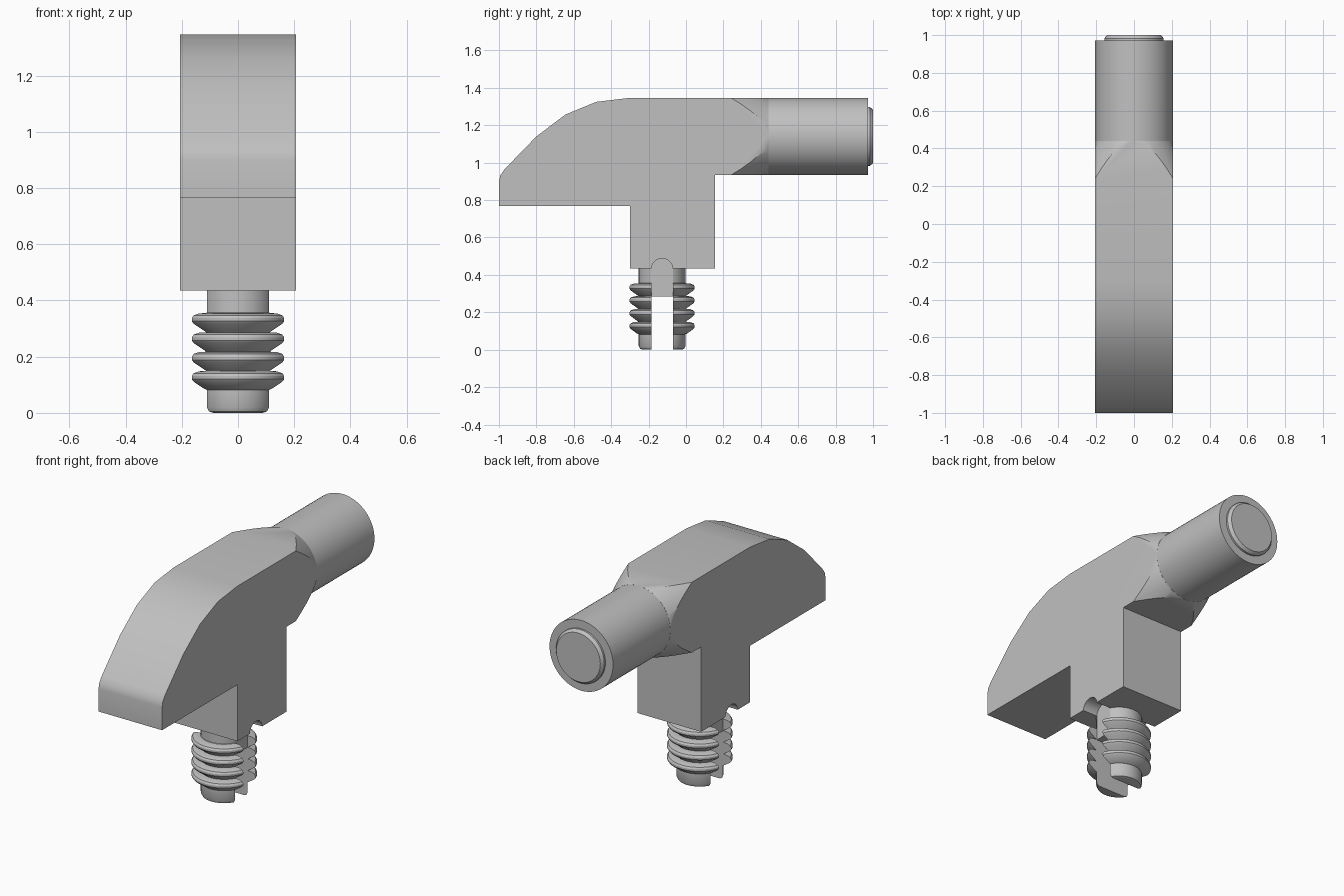
import bpy, bmesh, math
from mathutils import Matrix

if "Cube" in bpy.data.objects:
    bpy.data.objects.remove(bpy.data.objects["Cube"])

grey = bpy.data.materials.new("light_grey")
grey.diffuse_color = (0.53, 0.53, 0.53, 1)
grey.use_nodes = True
grey.node_tree.nodes["Principled BSDF"].inputs["Base Color"].default_value = grey.diffuse_color


def finish(bm, name):
    bmesh.ops.recalc_face_normals(bm, faces=bm.faces)
    me = bpy.data.meshes.new(name)
    bm.to_mesh(me)
    bm.free()
    me.materials.append(grey)
    ob = bpy.data.objects.new(name, me)
    bpy.context.collection.objects.link(ob)
    return ob


def prism(name, profile, half):
    """Extrude a (y, z) outline along x."""
    bm = bmesh.new()
    face = bm.faces.new([bm.verts.new((-half, y, z)) for y, z in profile])
    ext = bmesh.ops.extrude_face_region(bm, geom=[face])
    verts = [v for v in ext["geom"] if isinstance(v, bmesh.types.BMVert)]
    bmesh.ops.translate(bm, verts=verts, vec=(2 * half, 0, 0))
    return finish(bm, name)


def lathe(name, profile, matrix, closed=False, n=64):
    """Spin (radius, height) points round z, then place with a matrix."""
    bm = bmesh.new()
    rings = [[bm.verts.new((r * math.cos(2 * math.pi * i / n),
                            r * math.sin(2 * math.pi * i / n), h)) for i in range(n)]
             for r, h in profile]
    pairs = list(zip(rings, rings[1:]))
    if closed:
        pairs.append((rings[-1], rings[0]))
    else:
        bm.faces.new(rings[0])
        bm.faces.new(rings[-1])
    for a, b in pairs:
        for i in range(n):
            j = (i + 1) % n
            bm.faces.new((a[i], a[j], b[j], b[i]))
    bm.transform(matrix)
    return finish(bm, name)


def cut(ob, cutter):
    mod = ob.modifiers.new("cut", "BOOLEAN")
    mod.operation = "DIFFERENCE"
    mod.solver = "EXACT"
    mod.object = cutter
    bpy.context.view_layer.objects.active = ob
    bpy.ops.object.modifier_apply(modifier=mod.name)


def arch(bottom):
    """Round-topped slot outline."""
    c, w, z = STUD_Y, 0.0575, 0.43
    return [(c - w, bottom), (c + w, bottom)] + [
        (c + w * math.cos(math.pi * i / 16), z + w * math.sin(math.pi * i / 16))
        for i in range(17)]


STUD_Y = -0.128
R = 0.2065
AXIS_Z = 1.14
along_y = Matrix.Translation((0, 0, AXIS_Z)) @ Matrix.Rotation(-math.pi / 2, 4, "X")

# Main body: curved nose, leg and square neck
body = prism("body", [
    (-1, 0.767), (-1, 0.90), (-0.993, 0.932), (-0.97, 0.965), (-0.80, 1.14), (-0.645, 1.257),
    (-0.48, 1.325), (-0.30, 1.3465), (0.44, 1.3465), (0.44, 0.9335),
    (0.155, 0.9335), (0.155, 0.435), (-0.30, 0.435), (-0.30, 0.767)], R)

# Conical turning where the square neck meets the round bar
cone_cutter = lathe("cone_cutter", [(0.3095, 0.20), (0.1985, 0.46), (0.5, 0.46), (0.5, 0.20)],
                    along_y, closed=True)
cut(body, cone_cutter)

# Round bar with a raised end boss
bar = lathe("bar", [(R, 0.437), (R, 0.972), (0.157, 0.972), (0.157, 0.983), (0.143, 1.0)], along_y)

# Ribbed stud
stud_profile = [(0.105, 0), (0.118, 0.005), (0.125, 0.02), (0.125, 0.082)]
for k in range(4):
    top = 0.149 + k * 0.0687
    stud_profile += [(0.132, top - 0.064), (0.168, top - 0.038), (0.1745, top - 0.029),
                     (0.1745, top - 0.018), (0.168, top - 0.008), (0.150, top - 0.001),
                     (0.127, top)]
stud_profile += [(0.125, 0.357), (0.125, 0.437)]
stud = lathe("stud", stud_profile, Matrix.Translation((0, STUD_Y, 0)))

# Slot through the stud and the foot of the leg, with a web left inside
slot_cutter = prism("slot_cutter", arch(-0.1), 0.4)
cut(body, slot_cutter)
cut(stud, slot_cutter)
web = prism("slot_web", arch(0.285), 0.11)

for helper in (cone_cutter, slot_cutter):
    bpy.data.objects.remove(helper)

bpy.ops.object.select_all(action="DESELECT")
for ob in (body, bar, stud, web):
    ob.select_set(True)
bpy.context.view_layer.objects.active = body
bpy.ops.object.shade_smooth_by_angle(angle=math.radians(30))
